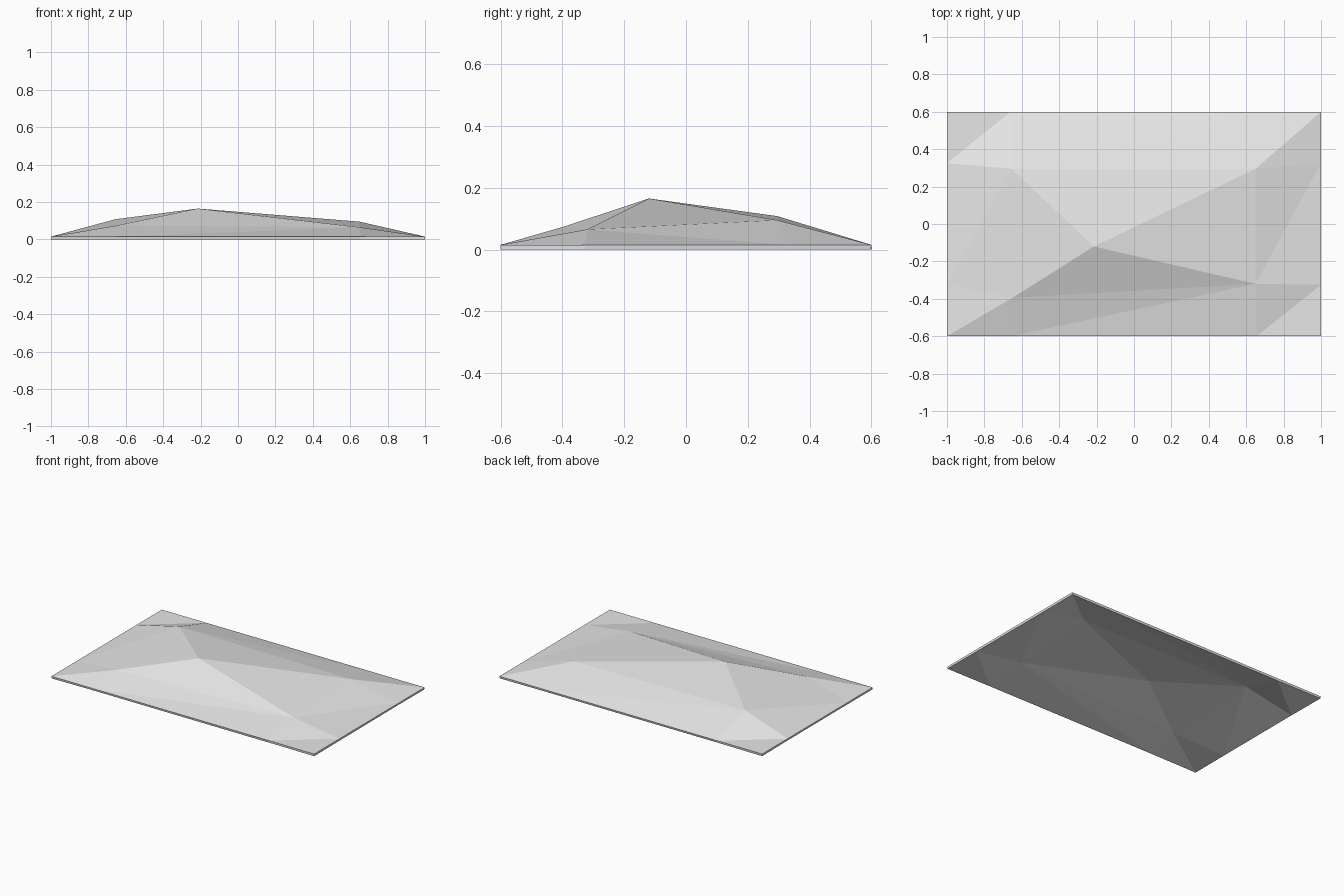
import bpy, bmesh

if "Cube" in bpy.data.objects:
    bpy.data.objects.remove(bpy.data.objects["Cube"], do_unlink=True)

# One pale grey for the whole sheet
grey = bpy.data.materials.new("pale_grey")
grey.use_nodes = True
colour = (0.8, 0.8, 0.8, 1)
grey.diffuse_color = colour
grey.node_tree.nodes["Principled BSDF"].inputs["Base Color"].default_value = colour

thickness = 0.015
columns = (-1, -0.66, 0.655, 1)
rows = (-0.6, -0.325, 0.325, 0.6)
# Raised inner corners of the grid, and the peak between them
raised = {
    (1, 1): (-0.65, -0.395, 0.074),
    (2, 1): (0.65, -0.32, 0.065),
    (2, 2): (0.65, 0.295, 0.095),
    (1, 2): (-0.655, 0.295, 0.108),
}
peak_position = (-0.215, -0.12, 0.165)

# Four by four grid of points with a level rim
bm = bmesh.new()
points = {}
for i, x in enumerate(columns):
    for j, y in enumerate(rows):
        points[i, j] = bm.verts.new(raised.get((i, j), (x, y, thickness)))

# Outer cells are split along one diagonal, the middle cell fans to the peak
for i in range(3):
    for j in range(3):
        a, b = points[i, j], points[i + 1, j]
        c, d = points[i + 1, j + 1], points[i, j + 1]
        if (i, j) == (1, 1):
            peak = bm.verts.new(peak_position)
            for start, end in ((a, b), (b, c), (c, d), (d, a)):
                bm.faces.new((start, end, peak))
        else:
            bm.faces.new((a, b, c))
            bm.faces.new((a, c, d))

mesh = bpy.data.meshes.new("terrain_sheet")
bm.to_mesh(mesh)
bm.free()
mesh.materials.append(grey)
sheet = bpy.data.objects.new("terrain_sheet", mesh)
bpy.context.collection.objects.link(sheet)

# Thin shell below the faceted top
shell = sheet.modifiers.new("shell", "SOLIDIFY")
shell.thickness = thickness
shell.offset = -1
